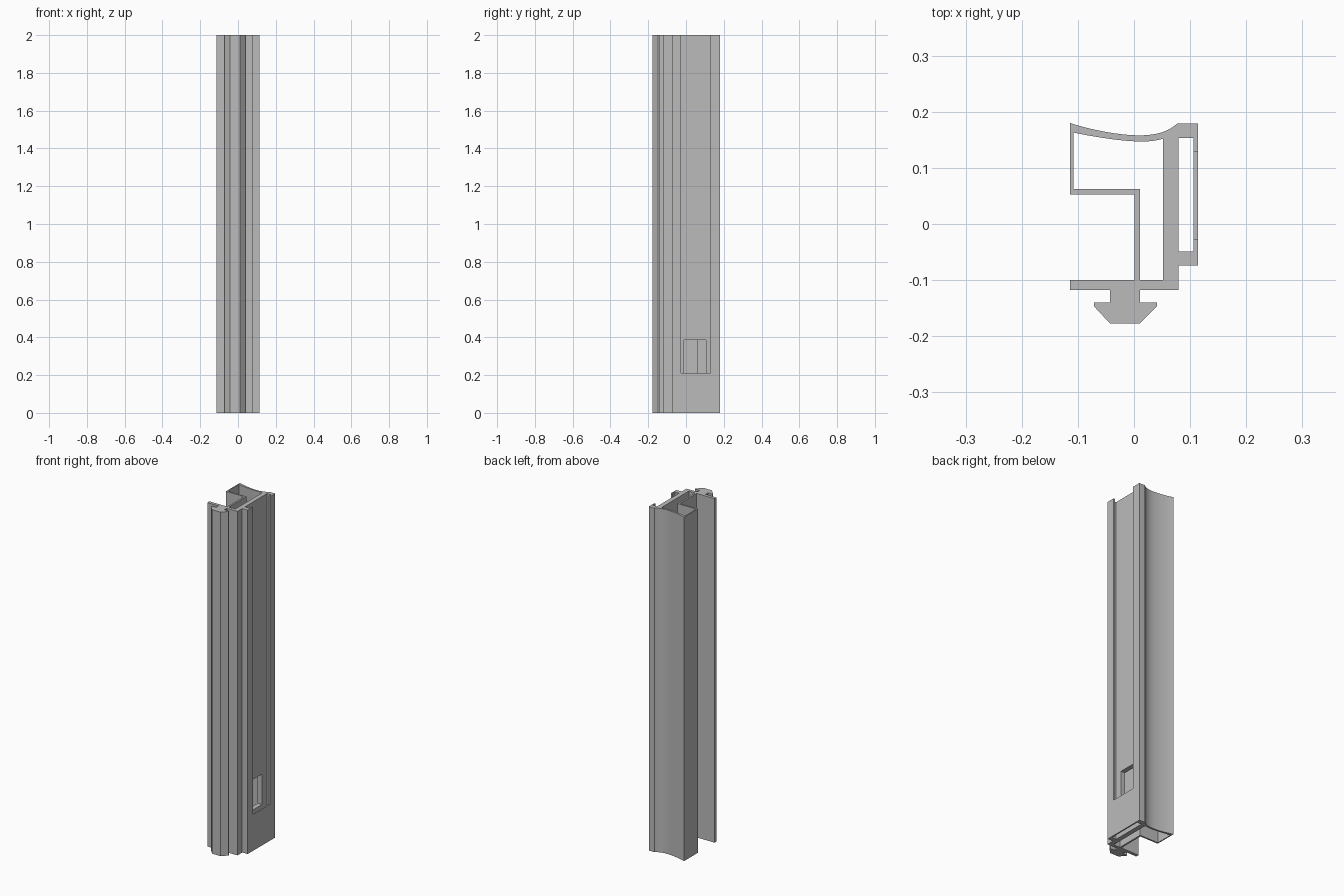
import bpy
import bmesh
from mathutils import Vector
from mathutils.geometry import interpolate_bezier

HEIGHT = 2.0

cube = bpy.data.objects.get("Cube")
if cube:
    bpy.data.objects.remove(cube, do_unlink=True)

grey = bpy.data.materials.new("plain grey")
grey.use_nodes = True
colour = (0.5, 0.5, 0.5, 1)
grey.diffuse_color = colour
grey.node_tree.nodes["Principled BSDF"].inputs["Base Color"].default_value = colour


def arc(a, b, c, d, steps=10):
    """Points along a Bezier arc, without the last one."""
    pts = interpolate_bezier(*[Vector((*p, 0)) for p in (a, b, c, d)], steps + 1)
    return [(p.x, p.y) for p in pts[:-1]]


def extrusion(name, loops):
    """Fill nested outlines and pull them up to full height."""
    bm = bmesh.new()
    edges = []
    for loop in loops:
        verts = [bm.verts.new((x, y, 0)) for x, y in loop]
        edges += [bm.edges.new((v, verts[i - 1])) for i, v in enumerate(verts)]
    bmesh.ops.triangle_fill(bm, edges=edges, use_beauty=True, use_dissolve=False)
    made = bmesh.ops.extrude_face_region(bm, geom=bm.faces[:])
    top = [g for g in made["geom"] if isinstance(g, bmesh.types.BMVert)]
    bmesh.ops.translate(bm, verts=top, vec=(0, 0, HEIGHT))
    bmesh.ops.recalc_face_normals(bm, faces=bm.faces)
    mesh = bpy.data.meshes.new(name)
    bm.to_mesh(mesh)
    bm.free()
    mesh.materials.append(grey)
    obj = bpy.data.objects.new(name, mesh)
    bpy.context.collection.objects.link(obj)
    return obj


def cut(target, name, low, high):
    """Subtract a box from the target."""
    low, high = Vector(low), Vector(high)
    bpy.ops.mesh.primitive_cube_add(size=1, location=(low + high) / 2)
    box = bpy.context.object
    box.name = name
    box.scale = high - low
    box.data.materials.append(grey)
    box.hide_render = True
    box.hide_viewport = True
    box.display_type = "WIRE"
    mod = target.modifiers.new(name, "BOOLEAN")
    mod.operation = "DIFFERENCE"
    mod.solver = "EXACT"
    mod.object = box
    bpy.context.view_layer.update()
    # Bake the cut, then drop the helper
    graph = bpy.context.evaluated_depsgraph_get()
    baked = bpy.data.meshes.new_from_object(target.evaluated_get(graph))
    target.modifiers.clear()
    target.data = baked
    bpy.data.objects.remove(box, do_unlink=True)


# Outer outline: curved back, side channel, front flange, arrow-shaped clip
outline = (
    arc((-.114, .18), (-.075, .167), (-.02, .157), (.015, .158), 12)
    + arc((.015, .158), (.045, .159), (.064, .167), (.077, .179))
    + [(.077, .179), (.114, .179), (.114, -.074), (.079, -.074), (.079, -.118),
       (.011, -.118), (.011, -.14), (.041, -.14), (.041, -.147), (.011, -.177),
       (-.043, -.177), (-.071, -.147), (-.071, -.14), (-.043, -.14),
       (-.043, -.118), (-.114, -.118), (-.114, -.1), (.001, -.1),
       (.001, .053), (-.114, .053)]
)

# Hollow main chamber
chamber = (
    arc((-.108, .163), (-.07, .155), (-.02, .147), (.015, .147), 12)
    + arc((.015, .147), (.03, .147), (.042, .149), (.052, .152), 5)
    + [(.052, .152), (.052, -.1), (.011, -.1), (.011, .062), (-.108, .062)]
)

# Narrow side channel
channel = [(.079, .153), (.106, .153), (.106, -.049), (.079, -.049)]

profile = extrusion("extruded_profile", [outline, chamber, channel])

# Long opening in the side wall, and a window through the web behind it
cut(profile, "side_opening", (.1, -.027, .21), (.13, .129, HEIGHT + .1))
cut(profile, "web_window", (.04, -.01, .21), (.09, .107, .386))

bpy.ops.object.select_all(action="DESELECT")
profile.select_set(True)
bpy.context.view_layer.objects.active = profile
bpy.ops.object.shade_smooth_by_angle(angle=0.5)
